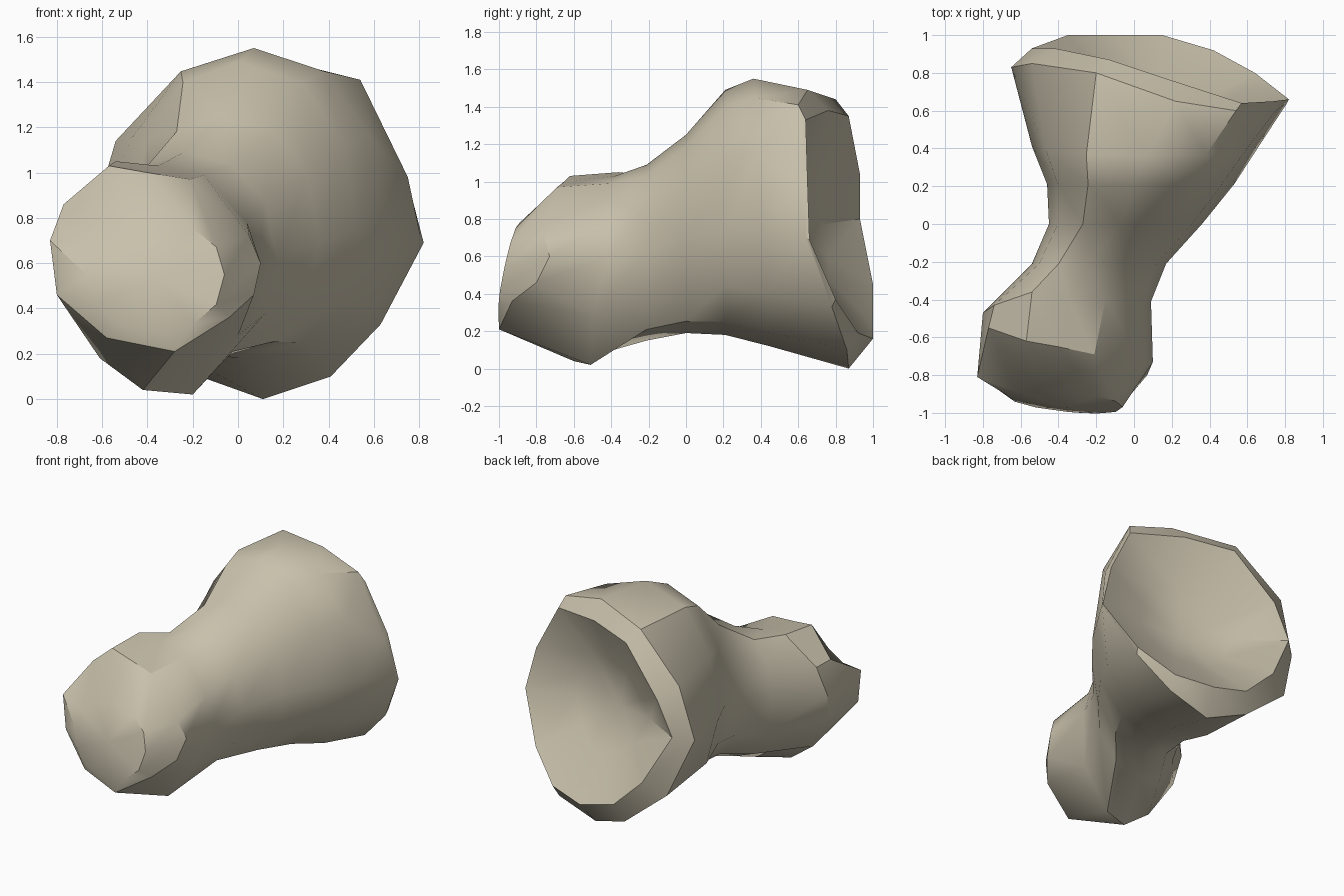
import bpy, bmesh, math
from mathutils import Vector

cube = bpy.data.objects.get("Cube")
if cube:
    bpy.data.objects.remove(cube, do_unlink=True)

SIDES = 12

bone = bpy.data.materials.new("bone")
bone.use_nodes = True
bone.diffuse_color = (0.58, 0.53, 0.41, 1)
bone.node_tree.nodes["Principled BSDF"].inputs["Base Color"].default_value = (0.58, 0.53, 0.41, 1)


def oval(center, left, right, bottom, top, lean_x=0, lean_z=0):
    """Uneven, slightly squared oval reaching the given extents, leaning along y."""
    cx, cy, cz = center
    points = []
    for i in range(SIDES):
        a = math.tau * i / SIDES
        c, s = (math.copysign(abs(f(a)) ** 0.92, f(a)) for f in (math.cos, math.sin))
        dx = c * (right - cx if c > 0 else cx - left)
        dz = s * (top - cz if s > 0 else cz - bottom)
        points.append(Vector((cx + dx, cy + lean_x * dx + lean_z * dz, cz + dz)))
    return points


def bridge(bm, a, b):
    for i in range(SIDES):
        j = (i + 1) % SIDES
        bm.faces.new((a[i], a[j], b[j], b[i]))


def cap(bm, loop, tip):
    v = bm.verts.new(tip)
    for i in range(SIDES):
        bm.faces.new((loop[i], loop[(i + 1) % SIDES], v))


# Uneven cross-sections, each running from the +x side over the top
knob_edge = [(0.1, -0.73, 0.6), (0.05, -0.76, 0.72), (-0.21, -0.69, 0.97), (-0.4, -0.65, 1.0),
             (-0.57, -0.62, 1.03), (-0.77, -0.55, 0.86), (-0.83, -0.81, 0.7), (-0.8, -0.82, 0.46),
             (-0.58, -0.92, 0.27), (-0.28, -1.0, 0.21), (-0.04, -0.93, 0.36), (0.07, -0.8, 0.46)]
knob_back = [(0.09, -0.41, 0.6), (0.04, -0.42, 0.78), (-0.15, -0.4, 0.99), (-0.35, -0.38, 1.03),
             (-0.54, -0.36, 1.05), (-0.74, -0.43, 0.84), (-0.8, -0.47, 0.64), (-0.77, -0.52, 0.44),
             (-0.61, -0.58, 0.18), (-0.42, -0.6, 0.04), (-0.2, -0.51, 0.02), (0, -0.5, 0.28)]
shoulder = [(0.81, 0.64, 0.7), (0.75, 0.6, 0.98), (0.54, 0.6, 1.41), (0.22, 0.65, 1.49),
            (-0.2, 0.8, 1.44), (-0.54, 0.85, 1.14), (-0.65, 0.83, 0.77), (-0.5, 0.93, 0.37),
            (-0.17, 0.94, 0.1), (0.11, 0.87, 0), (0.41, 0.86, 0.1), (0.63, 0.78, 0.33)]
rim = [(0.82, 0.66, 0.69), (0.74, 0.65, 1.0), (0.57, 0.64, 1.33), (0.2, 0.76, 1.38),
       (-0.13, 0.87, 1.35), (-0.42, 0.93, 1.04), (-0.54, 0.93, 0.8), (-0.35, 1.0, 0.45),
       (-0.12, 1.0, 0.23), (0.15, 1.0, 0.16), (0.42, 0.92, 0.19), (0.64, 0.8, 0.37)]
dish_center = Vector((0.1, 0.6, 0.74))
dish = [Vector(p).lerp(dish_center, 0.5) - Vector((0, 0.04, 0)) for p in rim]

sections = [
    # knob at the front
    oval((-0.35, -0.94, 0.55), -0.67, -0.06, 0.3, 0.78, -0.1, 0.22),
    knob_edge,
    knob_back,
    # narrow neck
    oval((-0.24, -0.21, 0.63), -0.54, 0.17, 0.15, 1.09),
    oval((-0.07, 0.0, 0.7), -0.45, 0.36, 0.19, 1.25),
    # flaring body
    oval((0.0, 0.21, 0.74), -0.46, 0.53, 0.18, 1.49),
    oval((0.07, 0.41, 0.72), -0.54, 0.66, 0.12, 1.55, 0, -0.06),
    # rim and hollow of the dish
    shoulder,
    rim,
    dish,
]
bm = bmesh.new()
rings = [[bm.verts.new(p) for p in section] for section in sections]
for a, b in zip(rings, rings[1:]):
    bridge(bm, a, b)
cap(bm, rings[0], (-0.36, -0.97, 0.54))
cap(bm, rings[-1], dish_center)
bmesh.ops.recalc_face_normals(bm, faces=bm.faces)

mesh = bpy.data.meshes.new("bone_body")
bm.to_mesh(mesh)
bm.free()
mesh.materials.append(bone)
body = bpy.data.objects.new("bone_body", mesh)
bpy.context.collection.objects.link(body)
bpy.context.view_layer.objects.active = body
body.select_set(True)
bpy.ops.object.shade_smooth_by_angle(angle=math.radians(35))
